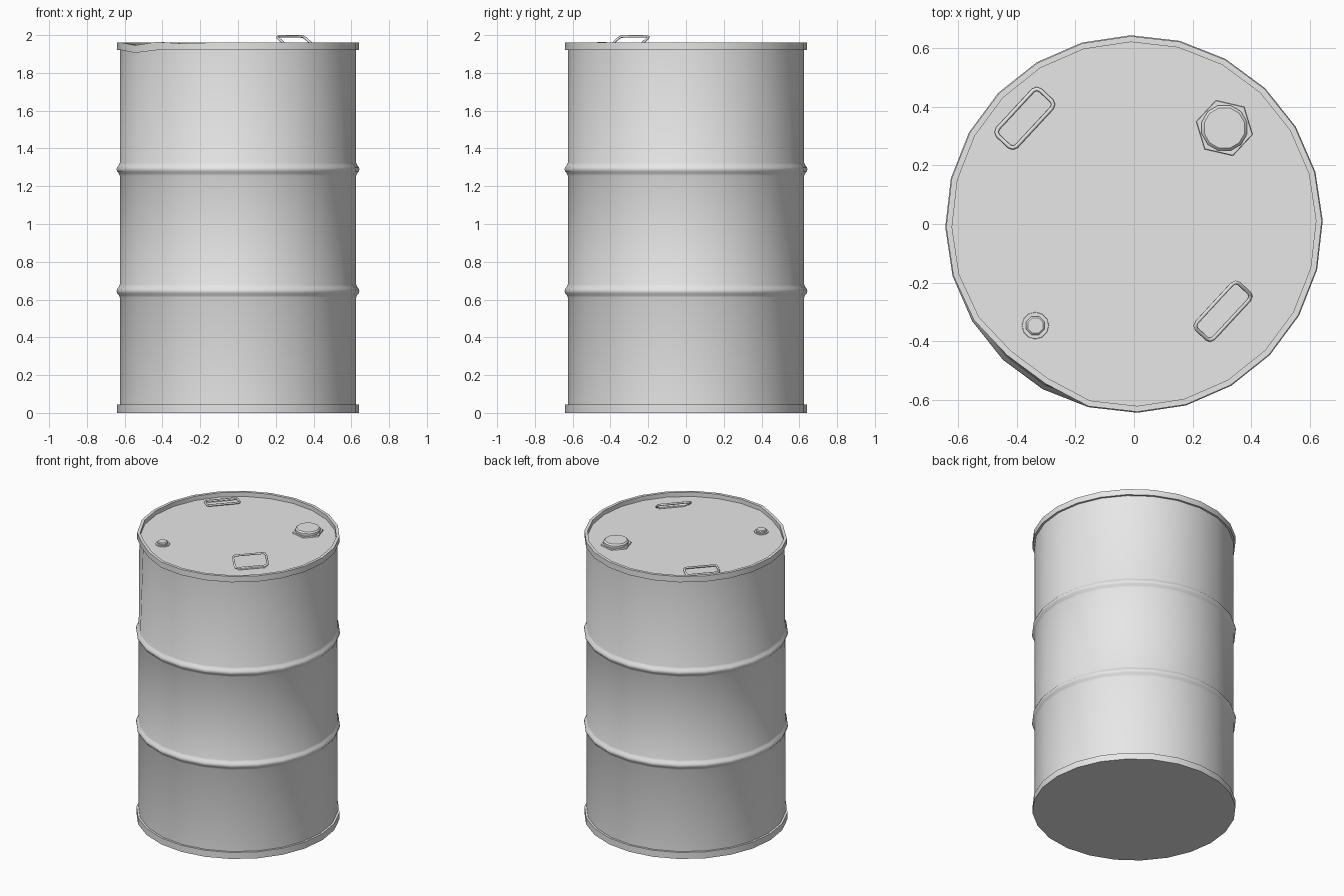
import bpy, bmesh, math
from mathutils import Vector

if "Cube" in bpy.data.objects:
    bpy.data.objects.remove(bpy.data.objects["Cube"])

steel = bpy.data.materials.new("light_grey_steel")
steel.diffuse_color = (0.8, 0.8, 0.8, 1)
steel.use_nodes = True
steel.node_tree.nodes["Principled BSDF"].inputs["Base Color"].default_value = steel.diffuse_color

SIDES = 24
LID_Z = 1.93


def finish(name, bm, angle=40):
    bmesh.ops.recalc_face_normals(bm, faces=bm.faces)
    mesh = bpy.data.meshes.new(name)
    bm.to_mesh(mesh)
    bm.free()
    mesh.materials.append(steel)
    ob = bpy.data.objects.new(name, mesh)
    bpy.context.collection.objects.link(ob)
    bpy.ops.object.select_all(action='DESELECT')
    ob.select_set(True)
    bpy.context.view_layer.objects.active = ob
    bpy.ops.object.shade_smooth_by_angle(angle=math.radians(angle))
    return ob


def lathe(profile, sides, turn=0.0, centre=(0, 0)):
    """Spin (radius, z) points into a closed solid with flat end caps."""
    bm = bmesh.new()
    rings = []
    for r, z in profile:
        ring = []
        for i in range(sides):
            a = math.radians(turn) + math.tau * i / sides
            ring.append(bm.verts.new((centre[0] + r * math.cos(a),
                                      centre[1] + r * math.sin(a), z)))
        rings.append(ring)
    for lo, hi in zip(rings, rings[1:]):
        for i in range(sides):
            j = (i + 1) % sides
            bm.faces.new((lo[i], lo[j], hi[j], hi[i]))
    bm.faces.new(rings[0][::-1])
    bm.faces.new(rings[-1])
    return bm


# Drum: bottom chime, two rolling hoops, top chime and sunken lid
R = 0.626
profile = [(0.64, 0), (0.64, 0.045), (R, 0.045)]
for hoop_z in (0.645, 1.29):
    for dz, dr in ((-0.034, 0), (-0.022, 0.005), (-0.011, 0.014), (0, 0.017),
                   (0.011, 0.014), (0.022, 0.005), (0.034, 0)):
        profile.append((R + dr, hoop_z + dz))
profile += [(R, 1.92), (0.64, 1.92), (0.64, 1.96), (0.62, 1.96), (0.62, LID_Z)]
bm = lathe(profile, SIDES, turn=1)

# Small dent in the top chime at the front left: (inward, up) by direction
dent = {14: (0.004, -0.014), 15: (0.018, 0.004), 16: (0.018, -0.004)}
for v in bm.verts:
    if v.co.z > 1.9 and v.co.xy.length > 0.61:
        step = round((math.degrees(math.atan2(v.co.y, v.co.x)) - 1) / 15) % SIDES
        inward, up = dent.get(step, (0, 0))
        v.co.xy *= 1 - inward / v.co.xy.length
        if v.co.z > LID_Z + 0.01 or v.co.xy.length > 0.625:
            v.co.z += up
finish("drum_body", bm)

# Large bung: hexagonal flange and round cap
big = (0.308, 0.327)
finish("large_bung_flange",
       lathe([(0.1, LID_Z - 0.005), (0.097, LID_Z + 0.008)], 6, 47, big), 30)
finish("large_bung_cap",
       lathe([(0.08, LID_Z), (0.08, 1.953), (0.071, 1.962)], 12, 15, big))

# Small bung: round flange and cap
small = (-0.336, -0.346)
finish("small_bung_flange",
       lathe([(0.047, LID_Z - 0.005), (0.045, LID_Z + 0.005)], 12, 0, small))
finish("small_bung_cap",
       lathe([(0.034, LID_Z), (0.034, 1.946), (0.028, 1.951)], 8, 22.5, small))


# Wire handles, hinged on the outer edge and lifted towards the lid centre
def handle(name, hinge, inward, rise, length=0.226, corner=0.018):
    along = Vector((0.68, 0.733, 0))
    hinge = Vector(hinge)
    across = Vector(inward + (rise,))
    width = across.length
    across.normalize()
    points = []
    half = length / 2 - 0.007
    for sx, sy, start in ((1, 1, 0), (-1, 1, 90), (-1, -1, 180), (1, -1, 270)):
        cx = sx * (half - corner)
        cy = width / 2 + sy * (width / 2 - corner)
        for k in range(3):
            a = math.radians(start + 45 * k)
            points.append(hinge + along * (cx + corner * math.cos(a))
                          + across * (cy + corner * math.sin(a)))
    curve = bpy.data.curves.new(name, 'CURVE')
    curve.dimensions = '3D'
    curve.bevel_depth = 0.007
    curve.bevel_resolution = 1
    spline = curve.splines.new('POLY')
    spline.points.add(len(points) - 1)
    for p, co in zip(spline.points, points):
        p.co = (*co, 1)
    spline.use_cyclic_u = True
    spline.use_smooth = True
    curve.materials.append(steel)
    bpy.context.collection.objects.link(bpy.data.objects.new(name, curve))

    # Hinge strip under the outer edge of the handle
    strip = bmesh.new()
    bmesh.ops.create_cube(strip, size=1)
    side = Vector((-along.y, along.x, 0))
    for v in strip.verts:
        x, y, z = v.co
        v.co = (hinge + along * (x * 0.17) + side * (y * 0.01))
        v.co.z = LID_Z - 0.002 + (z + 0.5) * 0.01
    finish(name + "_hinge", strip)


handle("raised_handle", (0.332, -0.324, 1.942), (-0.058, 0.054), 0.051)
handle("folded_handle", (-0.404, 0.390, 1.938), (0.064, -0.060), 0.010)
